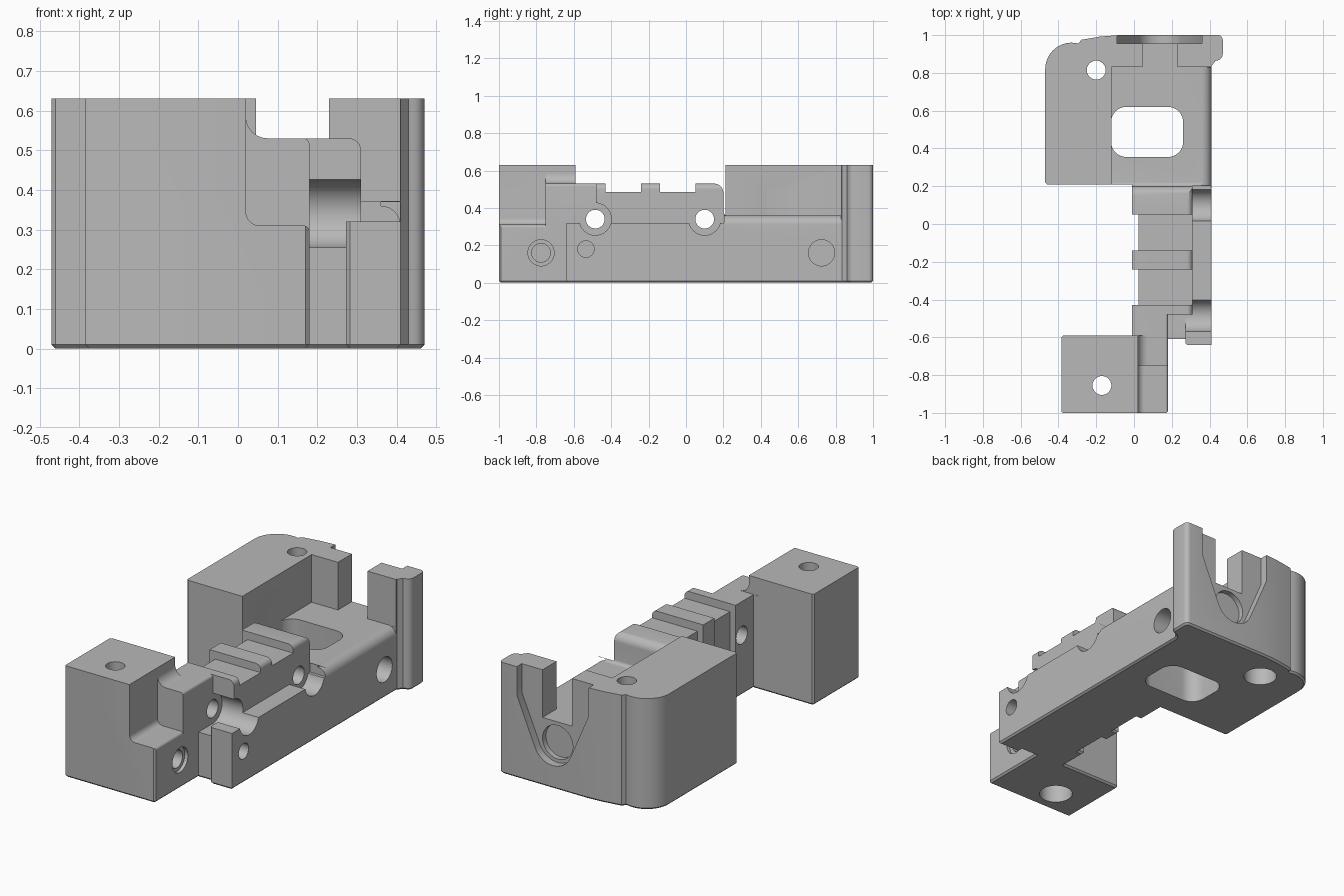
import bpy, bmesh, math

if "Cube" in bpy.data.objects:
    bpy.data.objects.remove(bpy.data.objects["Cube"])

metal = bpy.data.materials.new("plain_grey")
metal.diffuse_color = (0.48, 0.48, 0.48, 1)
metal.use_nodes = True
metal.node_tree.nodes["Principled BSDF"].inputs["Base Color"].default_value = metal.diffuse_color


def arc(cx, cy, r, a0, a1, n=10):
    return [(cx + r * math.cos(math.radians(a0 + (a1 - a0) * i / n)),
             cy + r * math.sin(math.radians(a0 + (a1 - a0) * i / n))) for i in range(n + 1)]


def prism(name, pts, axis, lo, hi, chamfer=0):
    """Extrude a closed profile along an axis: Z uses (x,y), Y uses (x,z), X uses (y,z)."""
    place = {'Z': lambda u, v, w: (u, v, w), 'Y': lambda u, v, w: (u, w, v),
             'X': lambda u, v, w: (w, u, v)}[axis]
    bm = bmesh.new()
    a, b = [[bm.verts.new(place(u, v, w)) for u, v in pts] for w in (lo, hi)]
    bottom = bm.faces.new(a)
    bm.faces.new(b)
    for i in range(len(pts)):
        j = (i + 1) % len(pts)
        bm.faces.new((a[i], a[j], b[j], b[i]))
    bmesh.ops.recalc_face_normals(bm, faces=bm.faces)
    if chamfer:
        bmesh.ops.bevel(bm, geom=list(bottom.edges), offset=chamfer, segments=1,
                        affect='EDGES', profile=0.5)
    me = bpy.data.meshes.new(name)
    bm.to_mesh(me)
    bm.free()
    me.materials.append(metal)
    ob = bpy.data.objects.new(name, me)
    bpy.context.collection.objects.link(ob)
    return ob


# full-height body from the plan outline, chamfered underneath
outline = ([(-0.385, -0.995), (-0.375, -1), (0.17, -1), (0.18, -0.99), (0.18, -0.61), (0.272, -0.61),
            (0.272, -0.63), (0.282, -0.64), (0.41, -0.64), (0.41, 0.835), (0.43, 0.862)]
           + arc(0.435, 0.9, 0.035, -80, 0, 6) + arc(0.445, 0.975, 0.025, 0, 90, 5)
           + [(-0.08, 1), (-0.18, 0.992), (-0.28, 0.975)] + arc(-0.33, 0.82, 0.14, 75, 180, 12)
           + [(-0.47, 0.22), (-0.46, 0.21), (-0.01, 0.21), (-0.01, 0.05), (0.025, 0.05), (0.025, -0.14),
              (-0.01, -0.14), (-0.01, -0.24), (0.025, -0.24), (0.025, -0.43), (-0.01, -0.43),
              (-0.01, -0.59), (-0.375, -0.59), (-0.385, -0.6)])
body = prism("bracket_body", outline, 'Z', 0, 0.63, 0.01)
bpy.context.view_layer.update()


def cut(pts, axis, lo, hi):
    cutter = prism("cutter", pts, axis, lo, hi)
    cutter.hide_render = True
    mod = body.modifiers.new("cut", 'BOOLEAN')
    mod.operation, mod.solver, mod.object = 'DIFFERENCE', 'EXACT', cutter
    bpy.context.view_layer.update()
    me = bpy.data.meshes.new_from_object(body.evaluated_get(bpy.context.evaluated_depsgraph_get()))
    body.modifiers.clear()
    body.data = me
    bpy.data.objects.remove(cutter)


def box(x0, x1, y0, y1, z0, z1=0.7):
    cut([(x0, y0), (x1, y0), (x1, y1), (x0, y1)], 'Z', z0, z1)


def hole(u, v, r, axis, lo, hi):
    cut(arc(u, v, r, 0, 360, 40)[:-1], axis, lo, hi)


def step(x, z, r, y0, y1):
    """Open shelf with a filleted inner corner."""
    cut([(x, 0.7)] + arc(x + r, z + r, r, 180, 270) + [(0.6, z), (0.6, 0.7)], 'Y', y0, y1)


def round_edge(x, z, r, y0, y1):
    e = 0.01
    cut([(x + e, z + e), (x - r, z + e)] + arc(x - r, z - r, r, 90, 0, 8) + [(x + e, z - r)],
        'Y', y0, y1)


# front block shelves
step(0.02, 0.53, 0.055, -1.1, -0.59)
step(0.02, 0.31, 0.035, -1.1, -0.75)

# spine top and the two valleys between the ridges
box(-0.05, 0.6, -0.591, 0.205, 0.53)
for y0, y1 in ((-0.43, -0.24), (-0.14, 0.05)):
    box(-0.06, 0.6, y0, y1, 0.485)

# side ledge, front lug and the low strip beside it
box(0.31, 0.6, -0.49, 0.202, 0.32)
box(0.18, 0.6, -0.7, -0.48, 0.32)
box(0.17999, 0.272, -0.7, -0.485, 0.255)

# rear pocket with rounded spine end
cut([(0.83, 0.36), (0.83, 0.72), (0.1, 0.72), (0.1, 0.54)] + arc(0.15, 0.48, 0.05, 88, 0)
    + arc(0.22, 0.38, 0.02, 180, 270, 5), 'X', -0.12, 0.6)

# softened long edges
for e in ((0.31, 0.53, 0.03, -0.48, 0.2), (0.41, 0.36, 0.05, 0.19, 0.829),
          (0.18, 0.53, 0.015, -0.76, -0.48), (0.18, 0.31, 0.015, -1.1, -0.75)):
    round_edge(*e)

# cross bores with wide open seats
for y, seat in ((-0.485, 0.18), (0.1, 0.31)):
    hole(y, 0.34, 0.086, 'X', seat, 0.6)
    hole(y, 0.34, 0.05, 'X', -0.1, 0.5)

# side screw holes
hole(-0.775, 0.16, 0.07, 'X', 0.16, 0.25)
hole(-0.775, 0.16, 0.05, 'X', 0.0, 0.25)
hole(0.725, 0.16, 0.07, 'X', 0.28, 0.5)
hole(-0.535, 0.18, 0.044, 'X', 0.3, 0.5)

# vertical mounting holes, counterbored underneath
for x, y in ((-0.17, -0.855), (-0.2, 0.815)):
    hole(x, y, 0.05, 'Z', -0.1, 0.8)
    hole(x, y, 0.088, 'Z', -0.1, 0.2)

# window through the pocket floor
r = 0.08
cut(arc(0.26 - r, 0.62 - r, r, 0, 90) + arc(-0.121 + r, 0.62 - r, r, 90, 180)
    + arc(-0.121 + r, 0.355 + r, r, 180, 270) + arc(0.26 - r, 0.355 + r, r, 270, 360), 'Z', -0.1, 0.5)

# rear wall: tapered recess, slot and shallow round seat
cut([(-0.09, 0.7), (-0.09, 0.47)] + arc(0.135, 0.25, 0.12, 203, 337, 20)
    + [(0.36, 0.47), (0.36, 0.7)], 'Y', 0.955, 1.1)
box(0.045, 0.23, 0.8, 1.05, 0.36)
hole(0.135, 0.245, 0.095, 'Y', 0.925, 1.1)

# smooth curved faces, keep edges sharp
bpy.context.view_layer.objects.active = body
body.select_set(True)
bpy.ops.object.shade_smooth_by_angle(angle=math.radians(30))
